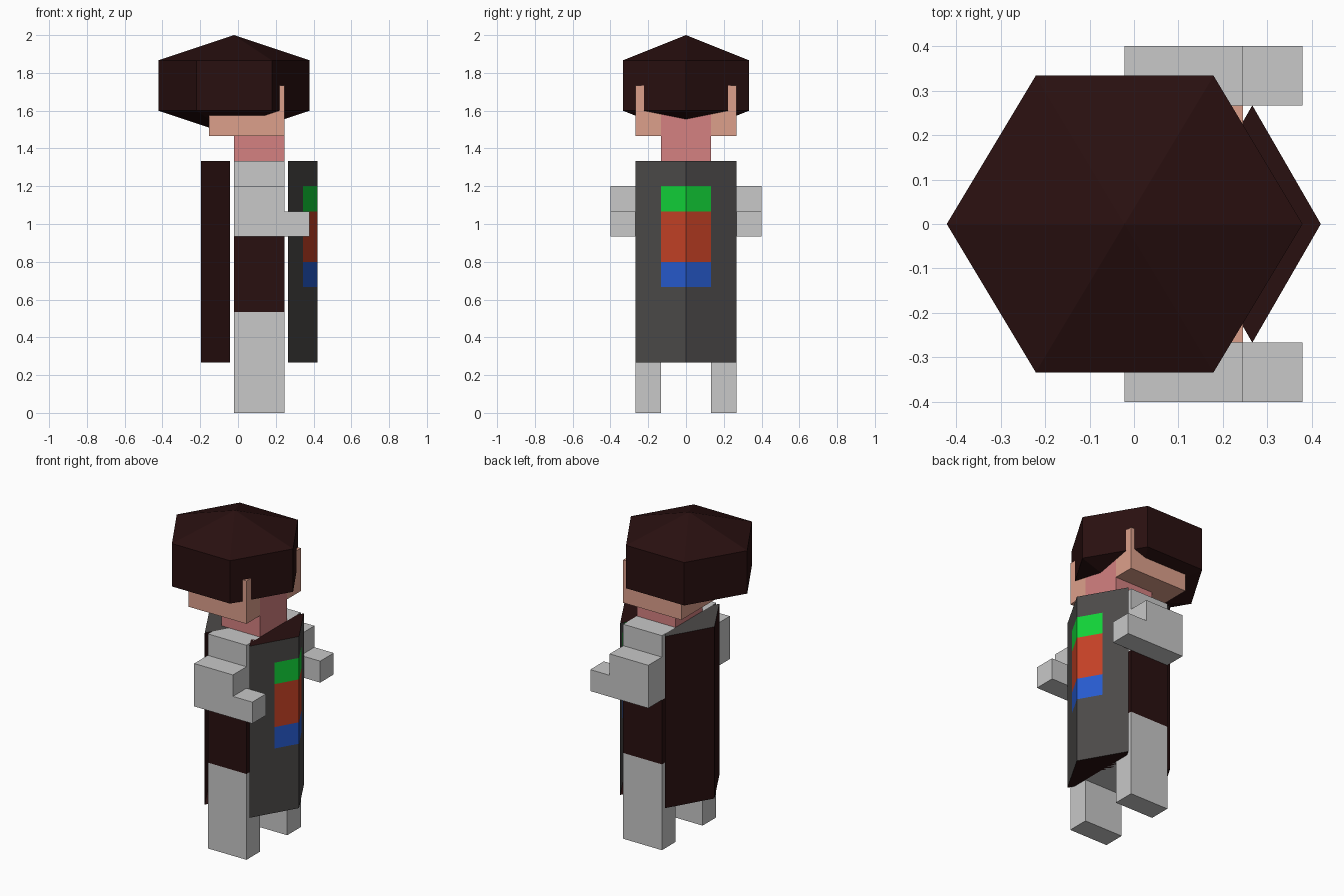
import bpy, bmesh
from mathutils import Vector

if "Cube" in bpy.data.objects:
    bpy.data.objects.remove(bpy.data.objects["Cube"], do_unlink=True)


def material(name, r, g, b):
    m = bpy.data.materials.new(name)
    m.use_nodes = True
    m.diffuse_color = (r, g, b, 1)
    m.node_tree.nodes["Principled BSDF"].inputs["Base Color"].default_value = (r, g, b, 1)
    return m


brown = material("dark brown", 0.022, 0.005, 0.005)
grey = material("light grey", 0.58, 0.58, 0.58)
charcoal = material("charcoal", 0.073, 0.069, 0.067)
pink = material("pink", 0.66, 0.22, 0.22)
skin = material("skin", 0.72, 0.35, 0.26)
green = material("green", 0.006, 0.65, 0.04)
red = material("red", 0.56, 0.053, 0.019)
blue = material("blue", 0.02, 0.105, 0.62)


def add_object(name, bm, *mats):
    mesh = bpy.data.meshes.new(name)
    bm.to_mesh(mesh)
    bm.free()
    for m in mats:
        mesh.materials.append(m)
    obj = bpy.data.objects.new(name, mesh)
    bpy.context.collection.objects.link(obj)
    return obj


def box(name, mat, xs, ys, zs):
    bm = bmesh.new()
    bmesh.ops.create_cube(bm, size=1)
    for v in bm.verts:
        v.co = Vector(r[0] if c < 0 else r[1] for c, r in zip(v.co, (xs, ys, zs)))
    add_object(name, bm, mat)


def pair(name, mat, xs, ys, zs):
    box("left_" + name, mat, xs, ys, zs)
    box("right_" + name, mat, xs, (-ys[1], -ys[0]), zs)


U = 2 / 15                       # building unit
BACK, FRONT = -0.021, 0.245      # torso depth
DEPTH = (BACK, FRONT)
INNER, OUTER, ARM = U, 2 * U, 3 * U

# Legs, hips and torso
pair("leg", grey, DEPTH, (INNER, OUTER), (0, 2 * U))
box("hips", grey, DEPTH, (-OUTER, OUTER), (2 * U, 4 * U))
box("torso", brown, DEPTH, (-OUTER, OUTER), (4 * U, 7 * U))
box("chest", brown, DEPTH, (-INNER, INNER), (7 * U, 10 * U))

# Shoulders and arms
pair("shoulder", grey, DEPTH, (INNER, OUTER), (7 * U, 10 * U))
pair("upper_arm", grey, DEPTH, (OUTER, ARM), (7 * U, 9 * U))
pair("forearm", grey, (FRONT, FRONT + U), (OUTER, ARM), (7 * U, 8 * U))

# Neck and head
box("neck_and_face", pink, DEPTH, (-INNER, INNER), (10 * U, 13 * U))
pair("cheek", skin, (BACK - U, FRONT), (INNER, OUTER), (11 * U, 13 * U))
box("back_of_head", skin, (BACK - U, BACK), (-INNER, INNER), (11 * U, 13 * U))

# Hair: six-sided drum with a shallow cone above and below
bm = bmesh.new()
CX = -0.021
HEX = ((1, 0), (0.5, 1), (-0.5, 1), (-1, 0), (-0.5, -1), (0.5, -1))
low, high = [[bm.verts.new((CX + 0.4 * x, 2.5 * U * y, z)) for x, y in HEX]
             for z in (12 * U, 14 * U)]
tip = bm.verts.new((CX, 0, 15 * U))
base = bm.verts.new((CX, 0, 11 * U))
for i in range(6):
    j = (i + 1) % 6
    bm.faces.new((low[i], low[j], high[j], high[i]))
    bm.faces.new((high[i], high[j], tip))
    bm.faces.new((low[j], low[i], base))
add_object("hair", bm, brown)

# Robe panels: folded sheets with a thin cap at the top and bottom edge
MID = (BACK + FRONT) / 2
RADIUS = 0.308
LEVELS = [n * U for n in (2, 5, 6, 8, 9, 10)]
BADGE = {1: 1, 2: 2, 3: 3}       # level band to badge material slot


def robe_panel(name, side, mats, cap_slots):
    def spot(y, z):
        return (MID + side * RADIUS * (1 - abs(y) / OUTER / 2), y, z)

    bm = bmesh.new()
    ys = [n * U for n in (-2, -1, 0, 1, 2)]
    rows = [[bm.verts.new(spot(y, z)) for y in ys] for z in LEVELS]
    for k in range(len(rows) - 1):
        for i in range(4):
            f = bm.faces.new((rows[k][i], rows[k][i + 1], rows[k + 1][i + 1], rows[k + 1][i]))
            if len(mats) > 3 and i in (1, 2):
                f.material_index = BADGE.get(k, 0)
            if side < 0:
                f.normal_flip()
    for z, slot, row in ((LEVELS[0], cap_slots[0], rows[0]), (LEVELS[-1], cap_slots[1], rows[-1])):
        f = bm.faces.new(row + [bm.verts.new((MID, 0, z))])
        f.material_index = slot
        f.normal_update()
        if (f.normal.z > 0) != (row is rows[-1]):
            f.normal_flip()
    add_object(name, bm, *mats)


robe_panel("front_robe_panel", 1, (charcoal, blue, red, green, brown), (4, 4))
robe_panel("back_robe_panel", -1, (brown, charcoal), (0, 1))
